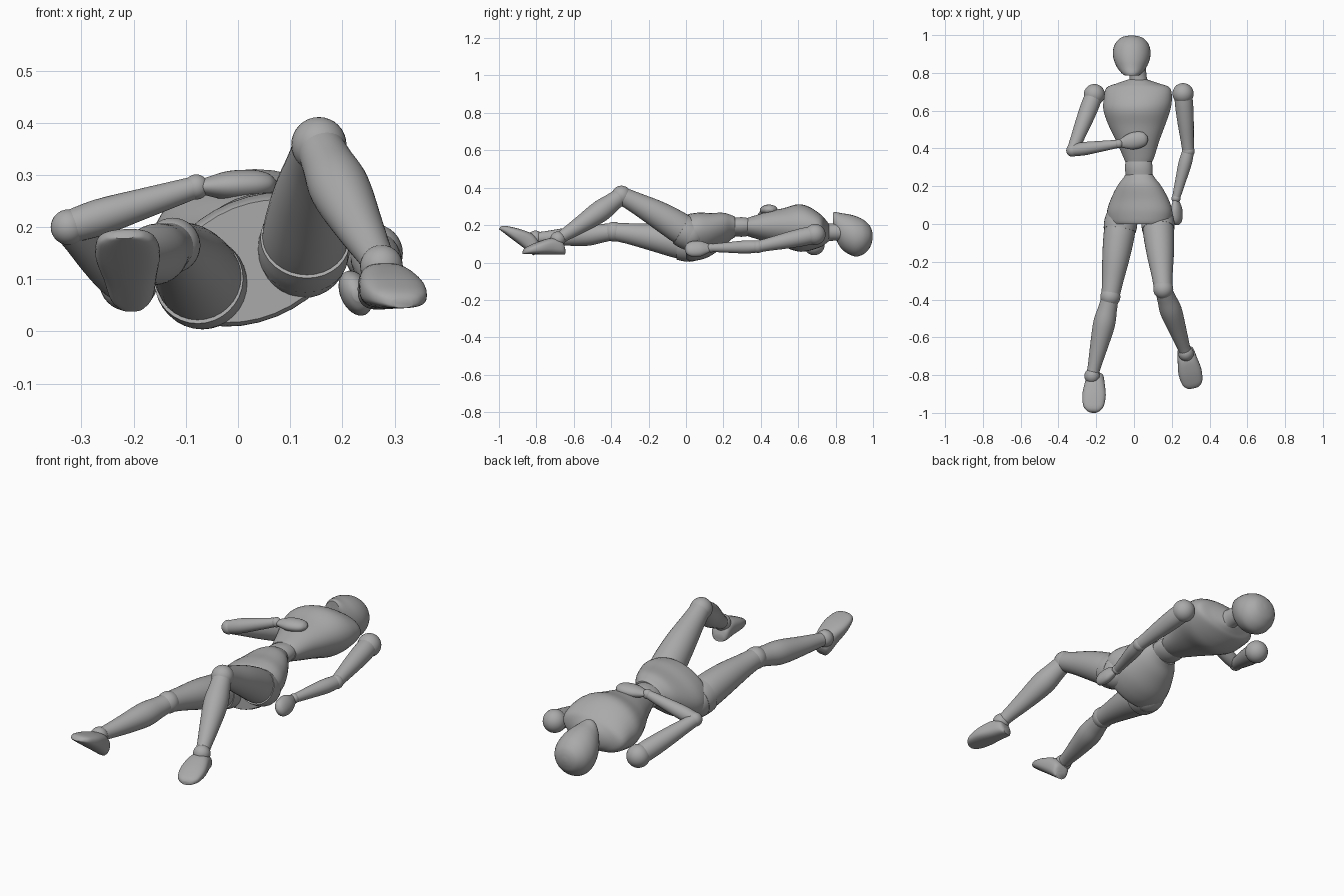
import bpy, bmesh, math
from mathutils import Vector

cube = bpy.data.objects.get("Cube")
if cube:
    bpy.data.objects.remove(cube, do_unlink=True)

grey = bpy.data.materials.new("mannequin grey")
grey.use_nodes = True
grey.diffuse_color = (0.4, 0.4, 0.4, 1)
grey.node_tree.nodes["Principled BSDF"].inputs["Base Color"].default_value = (0.4, 0.4, 0.4, 1)


def finish(name, bm):
    bmesh.ops.recalc_face_normals(bm, faces=bm.faces)
    mesh = bpy.data.meshes.new(name)
    bm.to_mesh(mesh)
    bm.free()
    mesh.materials.append(grey)
    obj = bpy.data.objects.new(name, mesh)
    bpy.context.collection.objects.link(obj)
    bpy.ops.object.select_all(action='DESELECT')
    obj.select_set(True)
    bpy.context.view_layer.objects.active = obj
    bpy.ops.object.shade_smooth_by_angle(angle=math.radians(50))


def smooth(rows, steps=5):
    """Catmull-Rom interpolation of section rows."""
    out = []
    for i in range(len(rows) - 1):
        a, b, c, d = rows[max(i - 1, 0)], rows[i], rows[i + 1], rows[min(i + 2, len(rows) - 1)]
        for s in range(steps):
            t = s / steps
            out.append([q + t / 2 * (r - p + t * (2 * p - 5 * q + 4 * r - e + t * (3 * (q - r) + e - p)))
                        for p, q, r, e in zip(a, b, c, d)])
    return out + [list(rows[-1])]


def loft(name, rows, side, up, power=1.0, sides=32):
    """Skin oval sections given as (x, y, z, half width, half depth)."""
    bm = bmesh.new()
    rings = []
    for x, y, z, w, d in smooth(rows):
        ring = []
        for k in range(sides):
            a = math.tau * k / sides
            c, s = [math.copysign(abs(f) ** power, f) for f in (math.cos(a), math.sin(a))]
            ring.append(bm.verts.new(Vector((x, y, z)) + side * w * c + up * d * s))
        rings.append(ring)
    for r, q in zip(rings, rings[1:]):
        for k in range(sides):
            n = (k + 1) % sides
            bm.faces.new((r[k], r[n], q[n], q[k]))
    bm.faces.new(rings[0])
    bm.faces.new(rings[-1])
    finish(name, bm)


def limb(name, a, b, profile, flat=1.0, up_hint=(0, 0, 1), bow=0.0):
    """Tapered segment from a to b; profile is (fraction, radius)."""
    a, b = Vector(a), Vector(b)
    axis = (b - a).normalized()
    side = axis.cross(Vector(up_hint)).normalized()
    up = side.cross(axis)
    rows = []
    for t, r in profile:
        p = a.lerp(b, t) + up * bow * math.sin(math.pi * t)
        rows.append((*p, r, r * flat))
    loft(name, rows, side, up)


def ball(name, centre, radius):
    bm = bmesh.new()
    bmesh.ops.create_uvsphere(bm, u_segments=28, v_segments=16, radius=radius)
    bmesh.ops.translate(bm, verts=bm.verts, vec=centre)
    finish(name, bm)


def foot(name, heel, toe, up):
    """Wedge foot standing on the line from heel to toe."""
    heel, toe, up = Vector(heel), Vector(toe), Vector(up)
    side = (toe - heel).cross(up).normalized()
    rows = []
    for t, w, h in ((0, .025, .035), (.07, .042, .07), (.3, .052, .088),
                    (.6, .062, .07), (.85, .055, .045), (.96, .038, .03), (1, .02, .018)):
        rows.append((*(heel.lerp(toe, t) + up * h / 2), w, h / 2))
    loft(name, rows, side, up, 0.75)


def rolled(degrees):
    a = math.radians(degrees)
    return Vector((math.cos(a), 0, math.sin(a))), Vector((-math.sin(a), 0, math.cos(a)))


# Torso, each block rolled about the body axis
loft("chest", [(.02, .765, .16, .05, .045), (.02, .745, .165, .11, .065),
               (.022, .72, .17, .17, .085), (.02, .66, .18, .182, .115),
               (.015, .60, .185, .178, .125), (.015, .52, .187, .15, .102),
               (.02, .44, .19, .115, .082), (.025, .36, .19, .085, .058),
               (.025, .33, .19, .072, .048)], *rolled(8))
loft("waist", [(.025, .35, .19, .06, .04), (.025, .33, .19, .07, .047),
               (.025, .295, .19, .074, .051), (.027, .25, .19, .07, .047)], *rolled(13))
loft("pelvis", [(.027, .262, .19, .075, .05), (.027, .24, .188, .09, .062),
                (.028, .2, .175, .122, .085), (.03, .13, .15, .16, .106),
                (.03, .07, .14, .18, .116), (.03, .02, .135, .176, .115),
                (.03, 0, .135, .165, .108)], *rolled(22))

# Neck and head, with the face toward +z
limb("neck", (.025, .74, .16), (.015, .85, .165), ((0, .055), (.3, .046), (1, .046)))
head = []
for y, w, low, high in ((.785, .035, .19, .266), (.80, .055, .13, .27), (.83, .078, .075, .264),
                        (.87, .095, .045, .258), (.91, .1, .032, .247), (.95, .09, .045, .228),
                        (.98, .066, .075, .2), (.993, .04, .105, .175), (.998, .01, .13, .15)):
    head.append((-.012, y, (low + high) / 2, w, (high - low) / 2))
loft("head", head, *rolled(0))

# Arms
UPPER = ((0, .046), (.2, .048), (.5, .043), (.8, .035), (1, .031))
FORE = ((0, .031), (.25, .035), (.6, .029), (1, .021))
HAND = ((0, .018), (.12, .026), (.4, .043), (.7, .044), (.9, .033), (1, .012))
arms = {
    "left": ((.26, .69, .15), (.287, .385, .085), (.222, .135, .078), (.228, -.005, .07), (.9, 0, .4)),
    "right": ((-.21, .685, .095), (-.325, .39, .2), (-.08, .425, .277), (.072, .455, .283), (0, 0, 1)),
}
for s, (shoulder, elbow, wrist, tip, palm) in arms.items():
    ball(s + "_shoulder", shoulder, .056)
    limb(s + "_upper_arm", shoulder, elbow, UPPER)
    ball(s + "_elbow", elbow, .034)
    limb(s + "_forearm", elbow, wrist, FORE)
    ball(s + "_wrist", wrist, .024)
    limb(s + "_hand", wrist, tip, HAND, .65, palm)

# Legs
THIGH = ((0, .08), (.2, .082), (.5, .072), (.8, .056), (1, .048))
SHIN = ((0, .044), (.15, .05), (.35, .058), (.65, .046), (.9, .034), (1, .033))
legs = {
    "left": ((.125, .02, .15), (.155, -.345, .358), (.275, -.685, .125)),
    "right": ((-.068, .02, .09), (-.125, -.385, .165), (-.222, -.805, .13)),
}
for s, (hip, knee, ankle) in legs.items():
    ball(s + "_hip", hip, .086)
    limb(s + "_hip_cuff", hip, knee, ((0, .087), (.06, .088), (.13, .086)))
    limb(s + "_thigh", hip, knee, THIGH, bow=.008)
    ball(s + "_knee", knee, .053)
    limb(s + "_shin", knee, ankle, SHIN, bow=-.006)
    ball(s + "_ankle", ankle, .041)
foot("left_foot", (.268, -.65, .042), (.315, -.87, .045), (0, 0, 1))
foot("right_foot", (-.203, -.815, .038), (-.217, -1.0, .178), (0, .61, .79))
